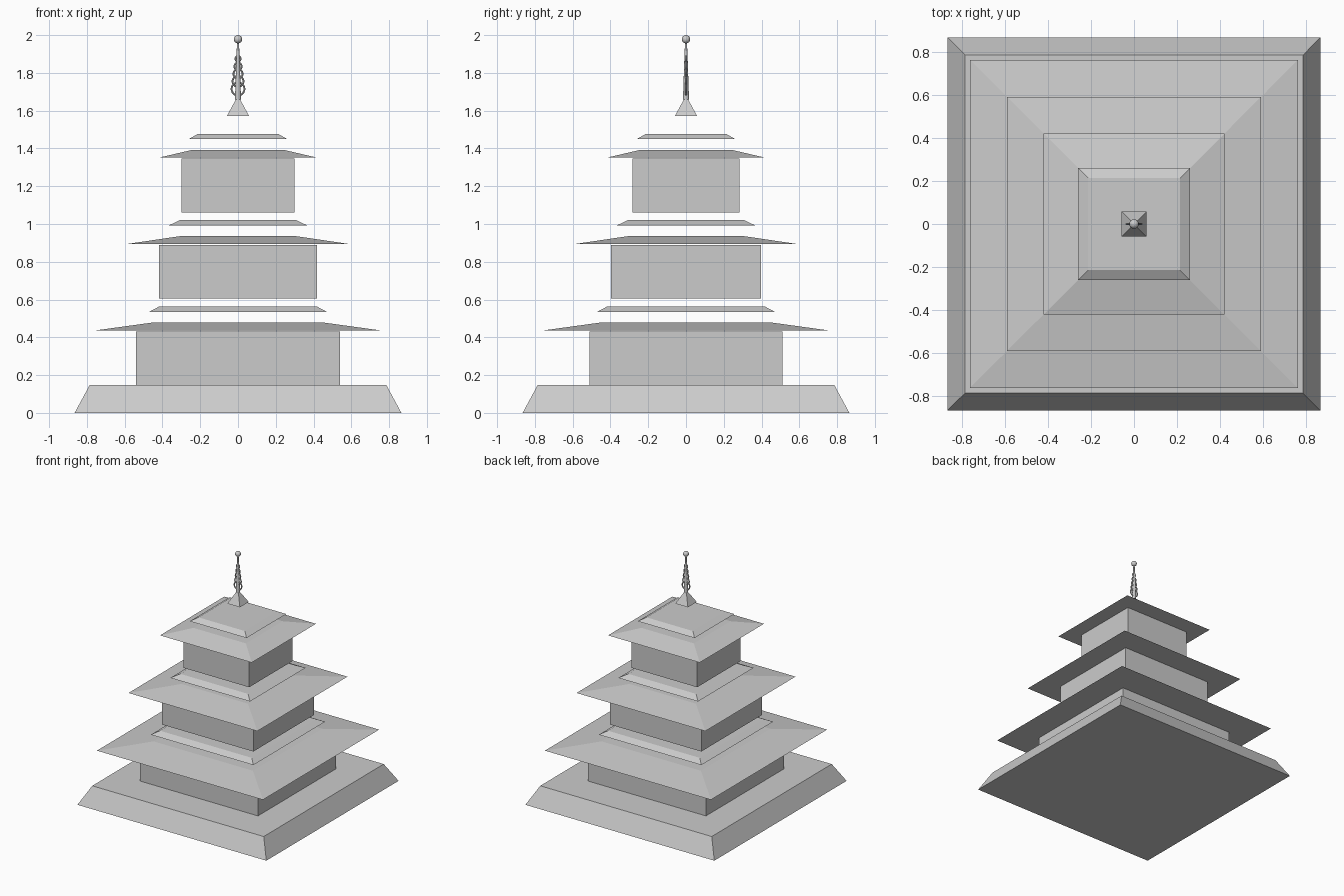
import bpy, bmesh, math

cube = bpy.data.objects.get("Cube")
if cube:
    bpy.data.objects.remove(cube, do_unlink=True)

# One plain grey for the whole building
grey = bpy.data.materials.new("plain_grey")
grey.use_nodes = True
colour = (0.6, 0.6, 0.6, 1.0)
grey.diffuse_color = colour
grey.node_tree.nodes["Principled BSDF"].inputs["Base Color"].default_value = colour


def finish(name):
    ob = bpy.context.object
    ob.name = name
    ob.data.name = name
    ob.data.materials.clear()
    ob.data.materials.append(grey)
    return ob


def frustum(name, low, high, z0, z1):
    """Square block tapering from half-sizes low (x, y) to high (x, y)."""
    bm = bmesh.new()
    bmesh.ops.create_cube(bm, size=2)
    for v in bm.verts:
        size, z = (high, z1) if v.co.z > 0 else (low, z0)
        v.co = (v.co.x * size[0], v.co.y * size[1], z)
    mesh = bpy.data.meshes.new(name)
    bm.to_mesh(mesh)
    bm.free()
    ob = bpy.data.objects.new(name, mesh)
    bpy.context.collection.objects.link(ob)
    mesh.materials.append(grey)
    return ob


def square(half):
    return (half, half)


# Sloping stone base
frustum("base", square(0.865), square(0.785), 0, 0.148)

# Three storeys: floor height, wall x, wall y, eave, eave top, upper roof, its top
tiers = [
    ("lower", 0.147, 0.54, 0.51, 0.76, 0.455, 0.47, 0.42),
    ("middle", 0.605, 0.418, 0.397, 0.59, 0.305, 0.365, 0.31),
    ("upper", 1.062, 0.30, 0.283, 0.42, 0.24, 0.26, 0.213),
]
for name, z, wx, wy, eave, eave_top, cap, cap_top in tiers:
    frustum(name + "_walls", (wx, wy), (wx, wy), z, z + 0.284)
    frustum(name + "_eaves", square(eave), square(eave_top), z + 0.289, z + 0.331)
    frustum(name + "_roof_cap", square(cap), square(cap_top), z + 0.388, z + 0.415)

# Spire foot
frustum("spire_foot", square(0.058), square(0.006), 1.573, 1.67)

# Tapering spire shaft in two lengths
for name, r0, r1, z0, z1 in [("spire_shaft", 0.016, 0.009, 1.66, 1.87),
                             ("spire_tip", 0.009, 0.005, 1.87, 1.97)]:
    bpy.ops.mesh.primitive_cone_add(vertices=16, radius1=r0, radius2=r1,
                                    depth=z1 - z0, location=(0, 0, (z0 + z1) / 2))
    finish(name)
    bpy.ops.object.shade_smooth_by_angle()

# Upright rings that shrink toward the tip
for i in range(5):
    bpy.ops.mesh.primitive_torus_add(
        major_radius=0.034 - 0.005 * i, minor_radius=0.005,
        major_segments=24, minor_segments=8,
        location=(0, 0, 1.715 + 0.04 * i), rotation=(math.pi / 2, 0, 0))
    finish("spire_ring_%d" % (i + 1))
    bpy.ops.object.shade_smooth_by_angle()

# Ball finial
bpy.ops.mesh.primitive_uv_sphere_add(segments=24, ring_count=12, radius=0.022,
                                     location=(0, 0, 1.978))
finish("finial_ball")
bpy.ops.object.shade_smooth_by_angle()
